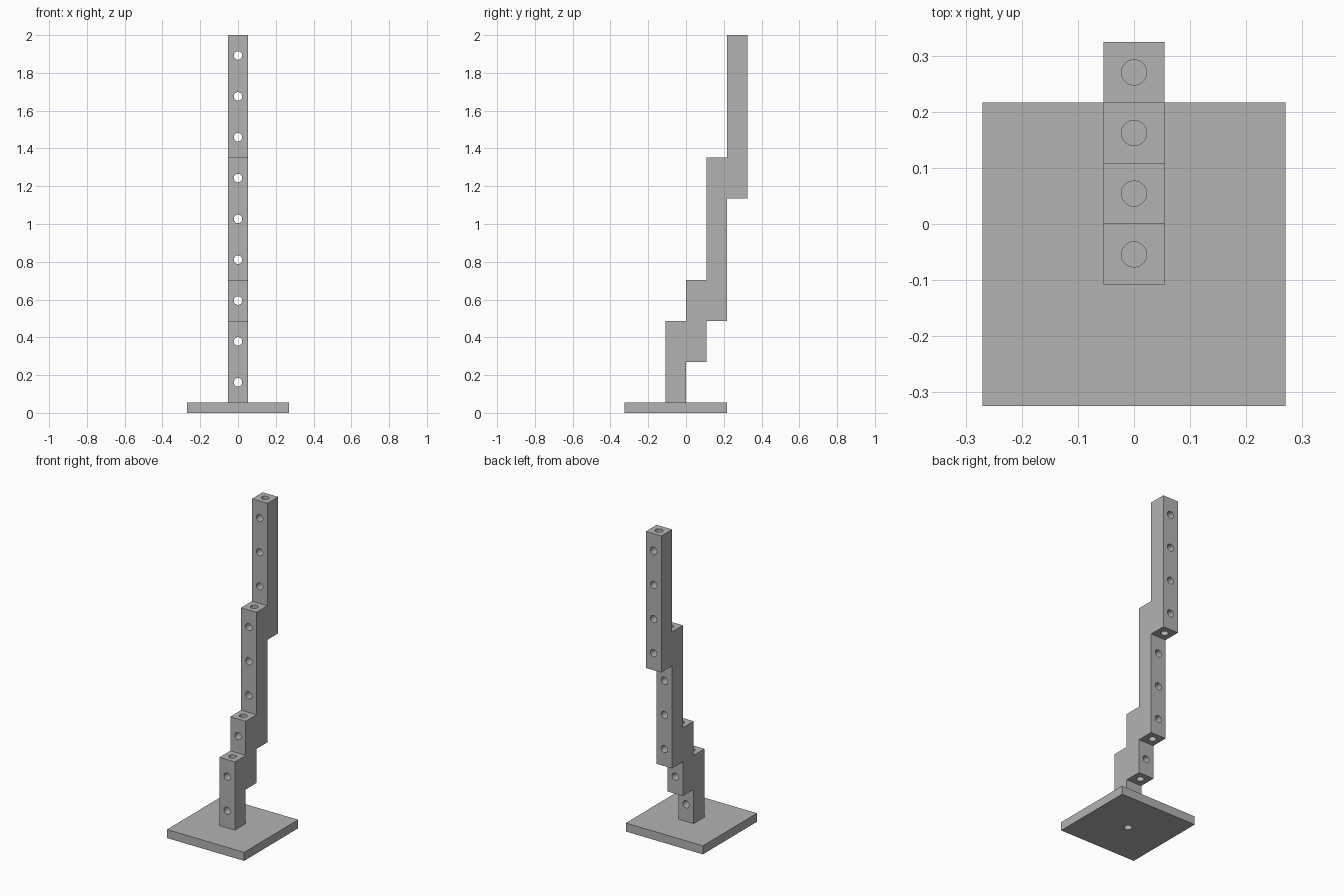
import bpy, bmesh, math
from mathutils import Matrix, Vector

cube = bpy.data.objects.get("Cube")
if cube:
    bpy.data.objects.remove(cube, do_unlink=True)

U = 2 / 18.5          # beam width, the module of the whole model
BASE = U / 2          # base plate thickness
R = 0.0225            # hole radius
DEPTH = U / 2         # depth of the blind end holes

grey = bpy.data.materials.new("plain grey")
grey.use_nodes = True
grey.diffuse_color = (0.45, 0.45, 0.45, 1)
grey.node_tree.nodes["Principled BSDF"].inputs["Base Color"].default_value = (0.45, 0.45, 0.45, 1)


def make_object(name, bm):
    bmesh.ops.recalc_face_normals(bm, faces=bm.faces)
    mesh = bpy.data.meshes.new(name)
    bm.to_mesh(mesh)
    bm.free()
    mesh.materials.append(grey)
    obj = bpy.data.objects.new(name, mesh)
    bpy.context.collection.objects.link(obj)
    return obj


def extrude_profile(name, points, half_width):
    """Extrude a closed (y, z) outline symmetrically along x."""
    bm = bmesh.new()
    face = bm.faces.new([bm.verts.new((-half_width, y, z)) for y, z in points])
    out = bmesh.ops.extrude_face_region(bm, geom=[face])
    moved = [v for v in out["geom"] if isinstance(v, bmesh.types.BMVert)]
    bmesh.ops.translate(bm, verts=moved, vec=(2 * half_width, 0, 0))
    return make_object(name, bm)


def add_cylinder(bm, start, end):
    a, b = Vector(start), Vector(end)
    turn = (b - a).to_track_quat('Z', 'Y').to_matrix().to_4x4()
    bmesh.ops.create_cone(bm, cap_ends=True, segments=32, radius1=R, radius2=R,
                          depth=(b - a).length, matrix=Matrix.Translation((a + b) / 2) @ turn)


# Posts as (bottom, top) in modules above the plate, each one module further back
posts = [(0, 4), (2, 6), (4, 12), (10, 18)]


def height(n):
    return BASE + n * U


# Stepped mast outline: up the front steps, down the back steps
outline = []
for i, (low, high) in enumerate(posts):
    y = (i - 1) * U
    if i == 0:
        outline.append((y, height(low)))
    outline += [(y, height(high)), (y + U, height(high))]
    if i < len(posts) - 1:
        outline.pop()
        outline.append((y + U, height(high)))
for i in reversed(range(len(posts))):
    y = (i - 1) * U
    low = height(posts[i][0])
    outline.append((y + U, low))
    if i > 0:
        outline.append((y, low))
mast = extrude_profile("stepped_mast", outline, U / 2)

# Square base plate
base = extrude_profile("base_plate", [(-3 * U, 0), (2 * U, 0), (2 * U, BASE), (-3 * U, BASE)], 2.5 * U)

# Hole cutters: cross holes through the mast and blind holes in post ends
bm = bmesh.new()
for n in range(1, 18, 2):
    add_cylinder(bm, (0, -2 * U, height(n)), (0, 4 * U, height(n)))
for i, (low, high) in enumerate(posts):
    y = (i - 0.5) * U
    add_cylinder(bm, (0, y, height(high) - DEPTH), (0, y, height(high) + 0.02))
    drop = 0.02 if i else BASE + 0.02
    add_cylinder(bm, (0, y, height(low) - drop), (0, y, height(low) + DEPTH))
cutter = make_object("hole_cutter", bm)
cutter.hide_render = True

# Cut the holes, then remove the cutter
for obj in (mast, base):
    mod = obj.modifiers.new("holes", 'BOOLEAN')
    mod.operation = 'DIFFERENCE'
    mod.solver = 'EXACT'
    mod.object = cutter
    bpy.ops.object.select_all(action='DESELECT')
    bpy.context.view_layer.objects.active = obj
    obj.select_set(True)
    bpy.ops.object.modifier_apply(modifier=mod.name)
    bpy.ops.object.shade_smooth_by_angle(angle=math.radians(30))
bpy.data.objects.remove(cutter, do_unlink=True)
